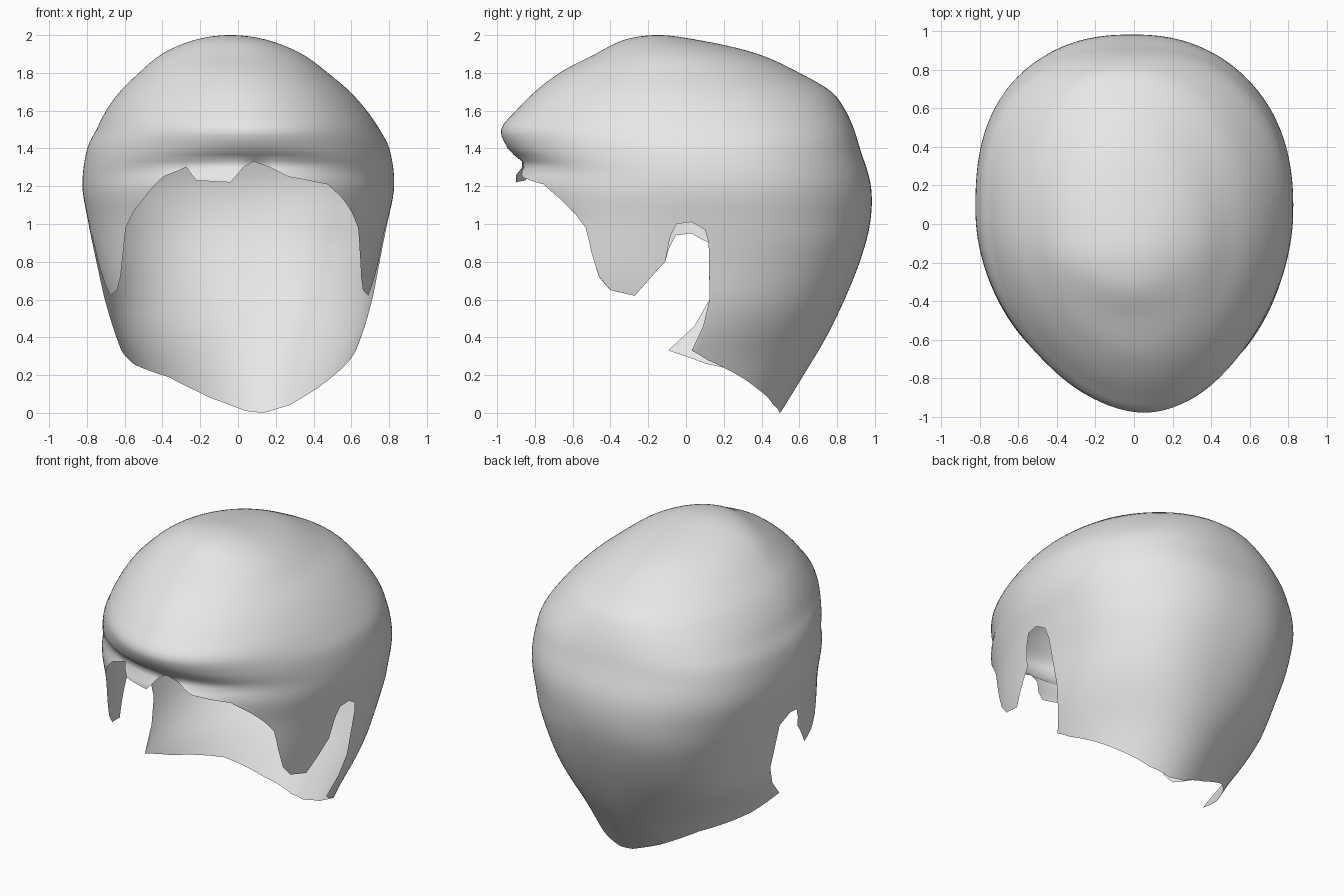
import bpy
import bmesh
from math import sin, cos, asin, degrees, radians, sqrt, exp, copysign

cube = bpy.data.objects.get("Cube")
if cube:
    bpy.data.objects.remove(cube, do_unlink=True)

ROWS = 64
TOP = 2.0

# Horizontal slices of the hair: height, half width, front y, back y
SLICES = [
    (2.0, 0, -.15, -.15), (1.98, .17, -.31, .03), (1.9, .37, -.48, .38),
    (1.8, .5, -.67, .6), (1.7, .61, -.8, .77), (1.6, .69, -.9, .845),
    (1.5, .75, -.98, .89), (1.4, .8, -.95, .92), (1.2, .825, -.91, .975),
    (1.0, .79, -.86, .97), (.8, .75, -.86, .92), (.6, .71, -.86, .84),
    (.4, .65, -.8, .74), (.2, .57, -.75, .62), (0, .5, -.7, .5),
]

# Lower edge of one side as (y, height): sideburn, ear notch and nape corner
SIDE_EDGE = [
    (-.66, 1.13), (-.59, 1.06), (-.53, .98), (-.5, .85), (-.46, .72),
    (-.4, .65), (-.27, .62), (-.2, .7), (-.11, .8), (-.085, .93),
    (-.05, 1.0), (.03, 1.01), (.1, .97), (.12, .9), (.125, .6),
    (.123, .46), (.12, .33),
]
# Remaining edge as (angle, height)
NAPE_EDGE = [(13, .28), (44, .13), (65, .04), (83, 0), (95, .01),
             (114, .08), (135, .19), (160, .26)]
HAIRLINE = [(237, 1.25), (245, 1.3), (250, 1.23), (263, 1.22), (268, 1.3),
            (273, 1.33), (280, 1.3), (287, 1.25), (303, 1.21)]


def clamp(value):
    return min(1, max(0, value))


def depth(z):
    """Row parameter that keeps the crown evenly round."""
    return sqrt(max(0, TOP - z))


def slice_at(z):
    """Smoothly interpolated half width, front and back at a height."""
    s = depth(z)
    keys = [depth(row[0]) for row in SLICES]
    last = len(keys) - 2
    k = max(i for i in range(last + 1) if keys[i] <= s + 1e-9)
    span = keys[k + 1] - keys[k]
    t = min(1, (s - keys[k]) / span)

    def slope(i, c):
        a, b = max(0, i - 1), min(last + 1, i + 1)
        return (SLICES[b][c] - SLICES[a][c]) / (keys[b] - keys[a]) * span

    result = []
    for c in (1, 2, 3):
        p, q = SLICES[k][c], SLICES[k + 1][c]
        m, n = slope(k, c), slope(k + 1, c)
        d = q - p
        result.append(p + t * (m + t * (3 * d - 2 * m - n + t * (m + n - 2 * d))))
    return result


def middle_at(z):
    return 0.05 - 0.2 * max(0, (z - 1.5) / 0.5)


def squareness(z, at_back):
    """Exponent of the slice outline: a full back and a narrower front."""
    if at_back:
        return 0.84 + 0.24 * max(0, 0.9 - z) + 0.4 * max(0, z - 1.45)
    return 0.9 + 0.32 * min(0.5, max(0, z - 0.75))


def power(value, exponent):
    return copysign(abs(value) ** exponent, value)


def surface_point(angle, z):
    """Point on the hair surface at an angle round the head and a height."""
    a = radians(angle)
    at_back = sin(a) > 0
    width, front, back = slice_at(z)
    shape = squareness(z, at_back)
    across, along = power(cos(a), shape), power(sin(a), shape)
    # The nape corners sweep forward
    middle = middle_at(z)
    middle -= (0.17 - 0.07 * across) * clamp((0.57 - z) / 0.24) ** 1.3
    reach = back - middle if at_back else middle - front
    # Tuck under the rolled fringe, lower towards the temples
    fringe = max(0, -along)
    fold = 1.22 + 0.1 * fringe
    tuck = 1 - 0.07 * fringe ** 4 * exp(-((z - fold) / 0.05) ** 2)
    # Gentle waves in the locks
    wave = 1 + 0.006 * sin(5 * a + 3 * z) * sin(4 * z) * min(1, TOP - z)
    scale = tuck * wave
    # The crown, fringe and nape lean slightly sideways
    side = 0.08 - 0.1 * min(1, z) if at_back else 0.05
    lean = side * along * along * min(1, depth(z) * 2)
    lean -= 0.04 * clamp((z - 1.5) / 0.5)
    return (across * width * scale + lean, middle + along * reach * scale, z)


def side_angle(y, z):
    """Angle round the head at which the side surface reaches a given y."""
    width, front, back = slice_at(z)
    offset = y - middle_at(z)
    reach = back - middle_at(z) if offset > 0 else middle_at(z) - front
    return degrees(asin(power(offset / reach, 1 / squareness(z, offset > 0))))


def full_edge():
    """Join both sides, nape and hairline, then fill wide gaps."""
    near_side = [(side_angle(y, z), z) for y, z in SIDE_EDGE]
    # Keep the edge running steadily round the head
    for i in range(1, len(near_side)):
        angle, z = near_side[i]
        near_side[i] = (max(angle, near_side[i - 1][0] + 0.1), z)
    far_side = [(180 - a, z - 0.06 if z > 0.92 and abs(a) < 12 else z)
                for a, z in reversed(near_side)]
    keys = near_side + NAPE_EDGE + far_side + HAIRLINE
    keys.append((near_side[0][0] + 360, near_side[0][1]))
    edge = []
    for (a, za), (b, zb) in zip(keys, keys[1:]):
        steps = max(1, round((b - a) / 2))
        for i in range(steps):
            t = i / steps
            edge.append((a + (b - a) * t, za + (zb - za) * t))
    return edge


# Hair shell: level rows of faces from the crown, clipped at the lower edge
bm = bmesh.new()
columns = []
for angle, low in full_edge():
    column = []
    for row in range(ROWS + 1):
        z = max(low, TOP * (1 - (row / ROWS) ** 2))
        column.append(bm.verts.new(surface_point(angle, z)))
    columns.append(column)
for left, right in zip(columns, columns[1:] + columns[:1]):
    for row in range(ROWS):
        bm.faces.new((left[row], left[row + 1], right[row + 1], right[row]))
bmesh.ops.remove_doubles(bm, verts=bm.verts, dist=0.00002)
for face in bm.faces:
    face.smooth = True

mesh = bpy.data.meshes.new("hair_shell")
bm.to_mesh(mesh)
bm.free()
hair = bpy.data.objects.new("hair_shell", mesh)
bpy.context.collection.objects.link(hair)

# Plain grey colour
grey = bpy.data.materials.new("light_grey")
grey.use_nodes = True
colour = (0.8, 0.8, 0.8, 1)
grey.diffuse_color = colour
grey.node_tree.nodes["Principled BSDF"].inputs["Base Color"].default_value = colour
mesh.materials.append(grey)
